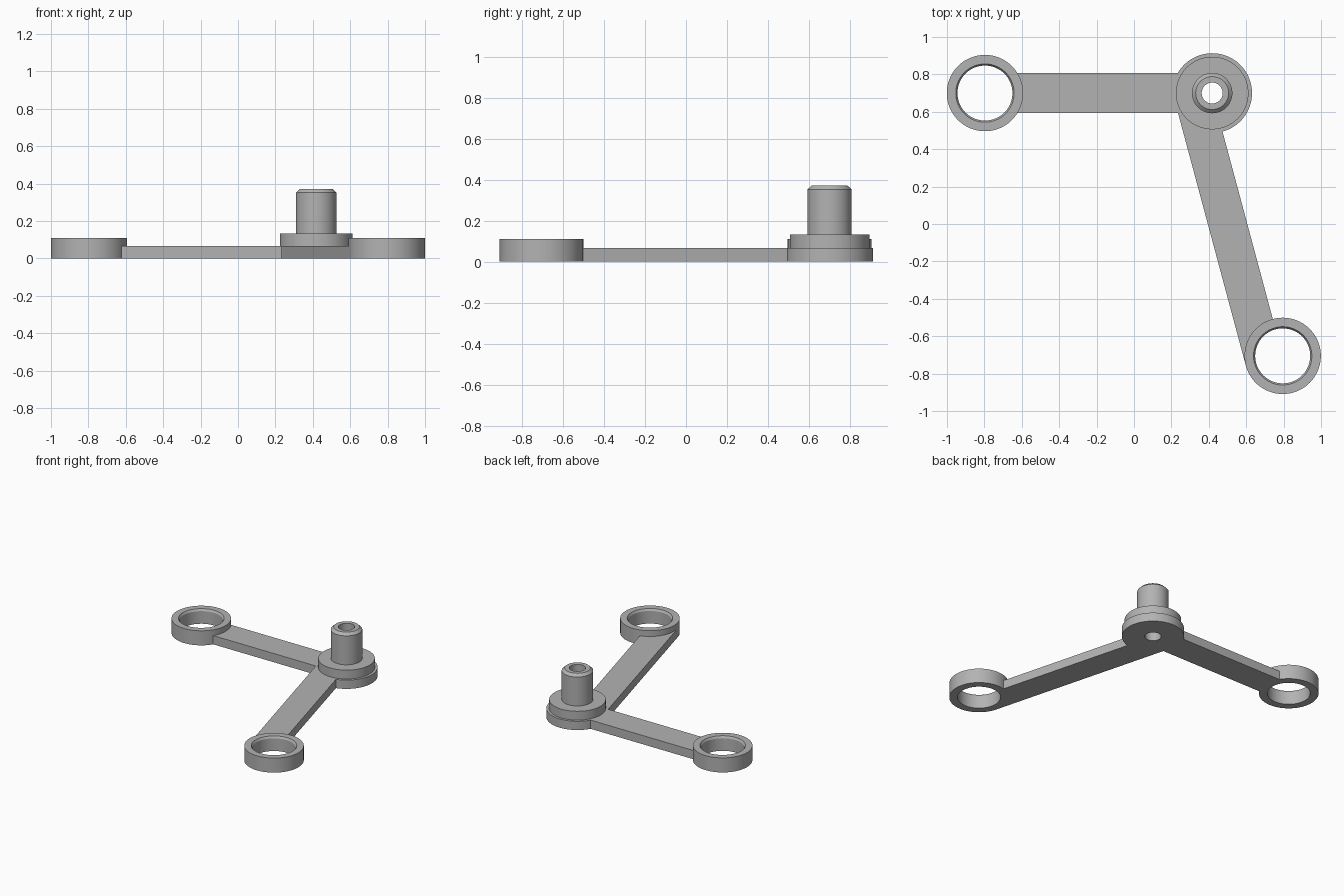
import bpy, math
from mathutils import Vector

if "Cube" in bpy.data.objects:
    bpy.data.objects.remove(bpy.data.objects["Cube"])

grey = bpy.data.materials.new("plain_grey")
grey.use_nodes = True
grey.diffuse_color = (0.45, 0.45, 0.45, 1)
grey.node_tree.nodes["Principled BSDF"].inputs["Base Color"].default_value = (0.45, 0.45, 0.45, 1)

SEGMENTS = 96
HUB = Vector((0.418, 0.7))
LEFT_EYE = Vector((0.795, -0.705))
RIGHT_EYE = Vector((-0.797, 0.7))
EYE_RADIUS = 0.204
HUB_RADIUS = 0.213
ARM_HEIGHT = 0.066
ARM_WIDTH = 0.205


def make_object(name, verts, faces):
    mesh = bpy.data.meshes.new(name)
    mesh.from_pydata(verts, [], faces)
    mesh.materials.append(grey)
    obj = bpy.data.objects.new(name, mesh)
    bpy.context.collection.objects.link(obj)
    return obj


def activate(obj):
    bpy.ops.object.select_all(action="DESELECT")
    obj.select_set(True)
    bpy.context.view_layer.objects.active = obj


def lathe(name, centre, profile):
    """Turn a closed (radius, height) loop, given anticlockwise, about a vertical axis."""
    n = len(profile)
    verts, faces = [], []
    for s in range(SEGMENTS):
        a = 2 * math.pi * s / SEGMENTS
        verts += [(centre.x + r * math.cos(a), centre.y + r * math.sin(a), z) for r, z in profile]
        t = (s + 1) % SEGMENTS
        for i in range(n):
            j = (i + 1) % n
            faces.append((s * n + i, t * n + i, t * n + j, s * n + j))
    obj = make_object(name, verts, faces)
    activate(obj)
    bpy.ops.object.shade_smooth_by_angle(angle=math.radians(25))
    return obj


def arm(name, start, end, near_side, far_side):
    """Flat bar between two centres, its sides given as offsets, trimmed at both round ends."""
    along = (end - start).normalized()
    across = Vector((-along.y, along.x))
    outline = [start + across * near_side, end + across * near_side,
               end + across * far_side, start + across * far_side]
    verts = [(p.x, p.y, z) for z in (0, ARM_HEIGHT) for p in outline]
    faces = [(3, 2, 1, 0), (4, 5, 6, 7)]
    faces += [(i, (i + 1) % 4, (i + 1) % 4 + 4, i + 4) for i in range(4)]
    bar = make_object(name, verts, faces)
    for centre, radius in ((start, HUB_RADIUS), (end, EYE_RADIUS)):
        bpy.ops.mesh.primitive_cylinder_add(vertices=SEGMENTS, radius=radius - 0.003,
                                            depth=1, location=(centre.x, centre.y, 0))
        cutter = bpy.context.object
        cutter.hide_render = True
        trim = bar.modifiers.new("trim", "BOOLEAN")
        trim.operation = "DIFFERENCE"
        trim.object = cutter
        activate(bar)
        bpy.ops.object.modifier_apply(modifier=trim.name)
        bpy.data.objects.remove(cutter)


# Ring eyes with a chamfered bore
eye_profile = [(0.147, 0), (EYE_RADIUS, 0), (EYE_RADIUS, 0.11), (0.156, 0.11), (0.147, 0.095)]
lathe("left_ring", LEFT_EYE, eye_profile)
lathe("right_ring", RIGHT_EYE, eye_profile)

# Stepped hub with a hollow, chamfered pin
lathe("hub_and_pin", HUB, [
    (0.056, 0), (HUB_RADIUS, 0), (HUB_RADIUS, ARM_HEIGHT), (0.194, ARM_HEIGHT),
    (0.194, 0.133), (0.108, 0.133), (0.108, 0.352), (0.088, 0.371), (0.056, 0.371)])

# Arms: one centred on its ring, one set off to a side of its ring
arm("right_arm", HUB, RIGHT_EYE, -ARM_WIDTH / 2 - 0.004, ARM_WIDTH / 2 + 0.004)
arm("left_arm", HUB, LEFT_EYE, -ARM_WIDTH + 0.001, 0)
